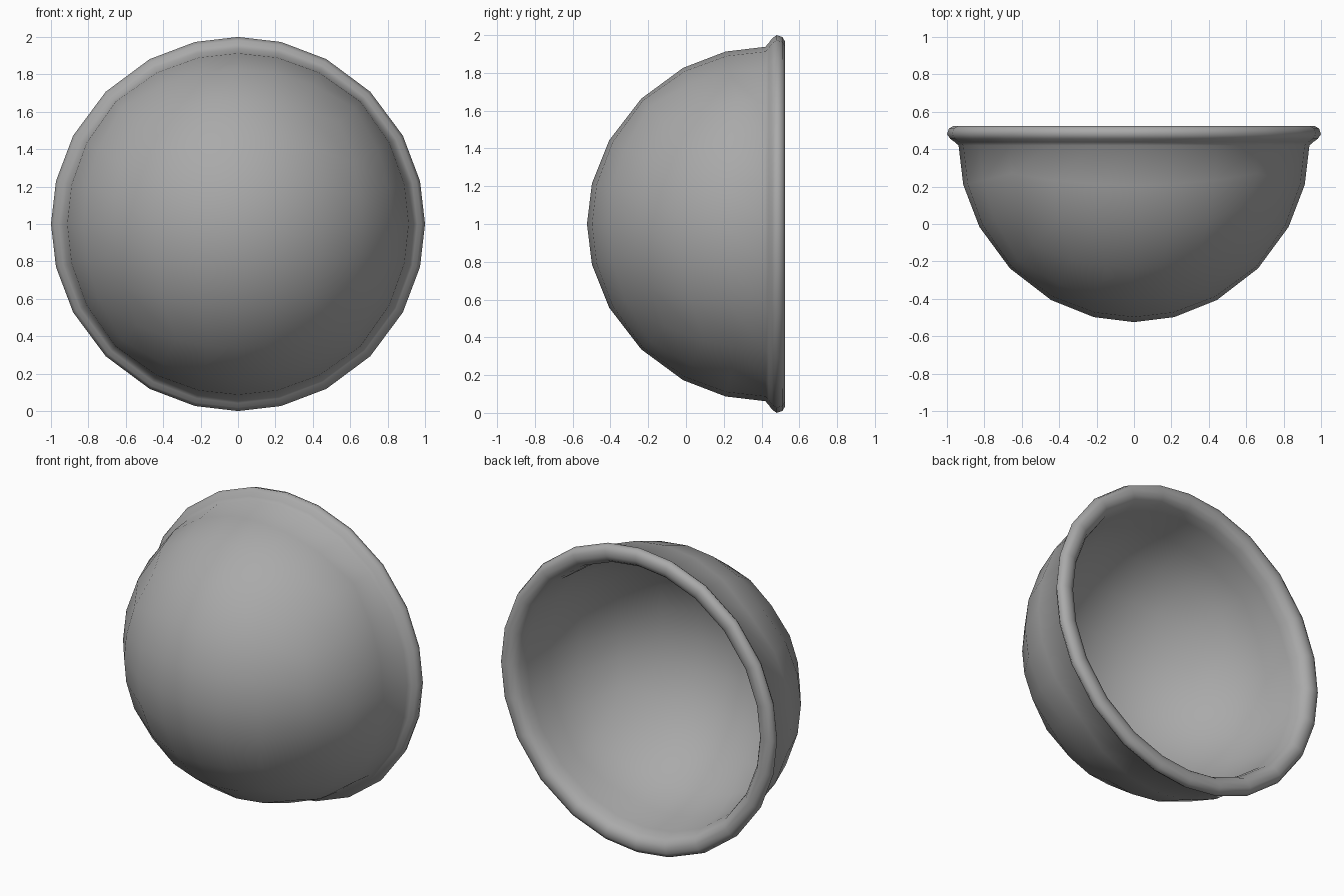
import bpy, bmesh, math
from mathutils import Vector

if "Cube" in bpy.data.objects:
    bpy.data.objects.remove(bpy.data.objects["Cube"])

# Ring spacing shared by the bowl and its rim: six segments per quarter turn
STEPS = [0, 13.3, 28.2, 45]
CENTRE = Vector((0, 0.42, 1))
OUTER, INNER = 0.938, 0.863


def spread(c):
    return math.copysign(math.tan(math.radians(STEPS[round(abs(c) * 3)])), c)


def half_shell(bm, radius):
    """Half of a rounded, subdivided cube, opening towards +y."""
    part = bmesh.new()
    bmesh.ops.create_cube(part, size=2)
    bmesh.ops.subdivide_edges(part, edges=part.edges[:], cuts=5, use_grid_fill=True)
    upper = [f for f in part.faces if f.calc_center_median().y > 0.01]
    bmesh.ops.delete(part, geom=upper, context='FACES')
    for v in part.verts:
        d = Vector([spread(c) for c in v.co]).normalized()
        d.y *= 0.975 + 0.032 * d.y * d.y
        v.co = CENTRE + d * radius
    temp = bpy.data.meshes.new("temp")
    part.to_mesh(temp)
    part.free()
    bm.from_mesh(temp)
    bpy.data.meshes.remove(temp)


# Outer and inner walls
bm = bmesh.new()
half_shell(bm, OUTER)
half_shell(bm, INNER)

# Rolled lip: (radius, y) profile swept around to join both walls
profile = [(OUTER, .42), (.958, .438), (.982, .455), (1.0, .48), (.99, .51),
           (.965, .525), (.93, .525), (.9, .512), (.878, .48), (INNER, .42)]
quarter = STEPS + [90 - a for a in STEPS[2:0:-1]]
angles = [math.radians(q * 90 + a) for q in range(4) for a in quarter]
rings = [[bm.verts.new((r * math.cos(a), y, 1 + r * math.sin(a)))
          for r, y in profile] for a in angles]
for i, ring in enumerate(rings):
    nxt = rings[(i + 1) % len(rings)]
    for j in range(len(profile) - 1):
        bm.faces.new((ring[j], ring[j + 1], nxt[j + 1], nxt[j]))

# Weld into one smooth closed bowl
bmesh.ops.remove_doubles(bm, verts=bm.verts[:], dist=0.004)
bmesh.ops.recalc_face_normals(bm, faces=bm.faces[:])
for f in bm.faces:
    f.smooth = True
mesh = bpy.data.meshes.new("bowl")
bm.to_mesh(mesh)
bm.free()
bowl = bpy.data.objects.new("bowl", mesh)
bpy.context.collection.objects.link(bowl)

# Darker grey
grey = bpy.data.materials.new("dark_grey")
grey.diffuse_color = (0.4, 0.4, 0.4, 1)
grey.use_nodes = True
grey.node_tree.nodes["Principled BSDF"].inputs["Base Color"].default_value = grey.diffuse_color
mesh.materials.append(grey)
